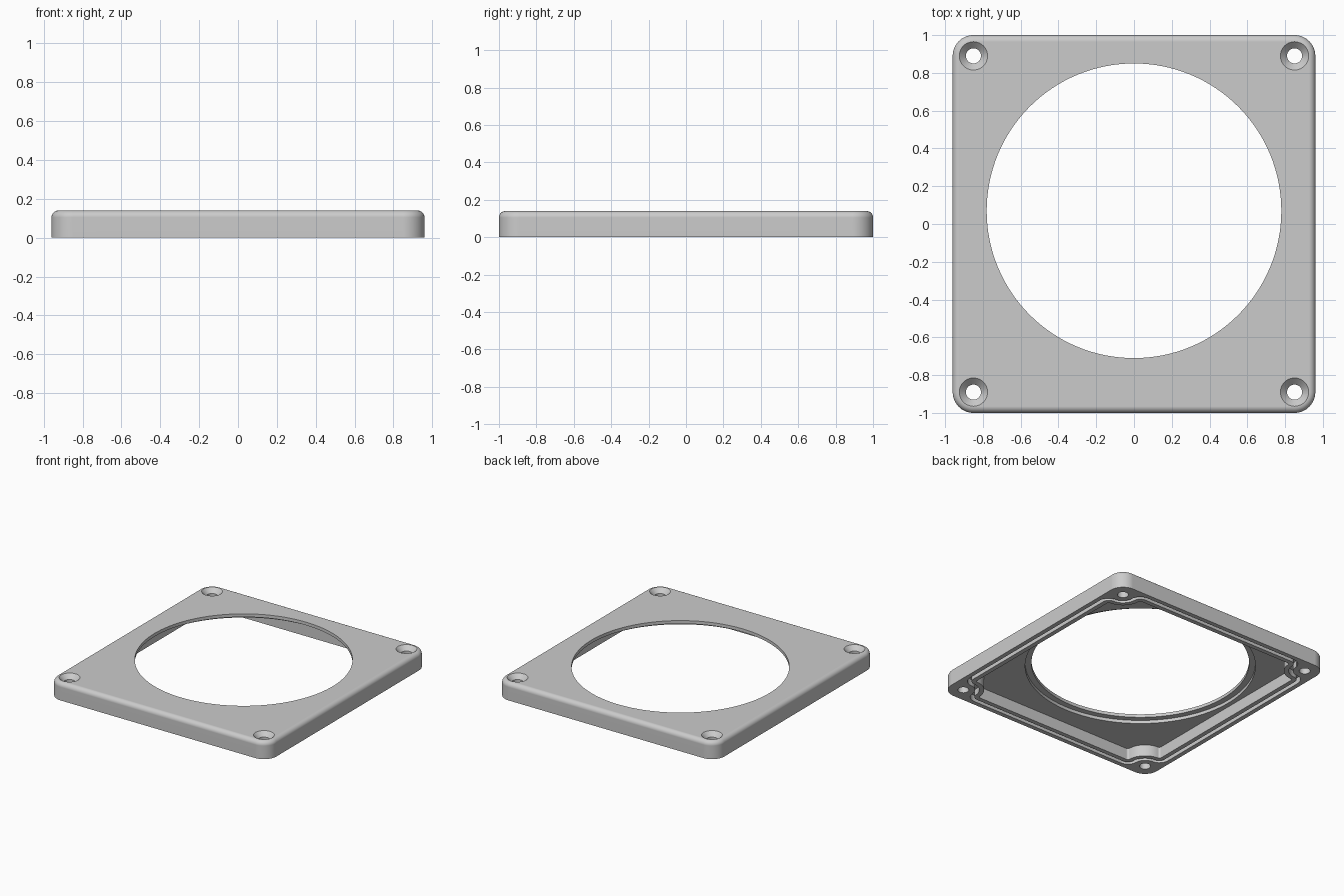
import bpy, bmesh
from math import sin, cos, pi, sqrt, atan2

if "Cube" in bpy.data.objects:
    bpy.data.objects.remove(bpy.data.objects["Cube"])

HX, HY, HEIGHT = 0.96, 1.0, 0.14      # half sizes and height of the cover
EDGE = 0.11                           # screw centre to outer edge
SX, SY = HX - EDGE, HY - EDGE         # screw centre
CEILING = 0.09                        # underside of the top plate

grey = bpy.data.materials.new("grey plastic")
grey.use_nodes = True
colour = (0.6, 0.6, 0.6, 1)
grey.diffuse_color = colour
grey.node_tree.nodes["Principled BSDF"].inputs["Base Color"].default_value = colour


def arc(cx, cy, r, a, b, n):
    return [(cx + r * cos(a + (b - a) * i / n), cy + r * sin(a + (b - a) * i / n))
            for i in range(n + 1)]


def four_corners(q):
    """Mirror one corner path into a full anticlockwise outline."""
    return (q + [(-x, y) for x, y in reversed(q)]
            + [(-x, -y) for x, y in q] + [(x, -y) for x, y in reversed(q)])


def rounded(inset):
    """Outer rounded rectangle, moved inward."""
    return four_corners(arc(SX, SY, EDGE - inset, 0, pi / 2, 14))


def around_bosses(inset):
    """Inner outline that swerves around the screw bosses."""
    r, f = 0.05 + inset, 0.115 - inset
    across = EDGE - inset - f
    drop = sqrt((r + f) ** 2 - across ** 2)
    start = atan2(-drop, across)
    end = -1.5 * pi - start
    q = arc(SX + across, SY - drop, f, 0, start + pi, 8)
    q += arc(SX, SY, r, start, end, 18)[1:-1]
    q += arc(SX - drop, SY + across, f, end + pi, pi / 2, 8)
    return four_corners(q)


def circle(cx, cy, r, n):
    return arc(cx, cy, r, 0, 2 * pi, n)[:-1]


def loft(name, layers, ring=False):
    """Skin stacked (outline, z) layers; capped, or closed on itself as a ring."""
    bm = bmesh.new()
    rows = [[bm.verts.new((x, y, z)) for x, y in pts] for pts, z in layers]
    pairs = list(zip(rows, rows[1:]))
    if ring:
        pairs.append((rows[-1], rows[0]))
    else:
        bm.faces.new(rows[0][::-1])
        bm.faces.new(rows[-1])
    for lo, hi in pairs:
        for i in range(len(lo)):
            j = (i + 1) % len(lo)
            bm.faces.new((lo[i], lo[j], hi[j], hi[i]))
    bmesh.ops.recalc_face_normals(bm, faces=bm.faces)
    mesh = bpy.data.meshes.new(name)
    bm.to_mesh(mesh)
    bm.free()
    mesh.materials.append(grey)
    obj = bpy.data.objects.new(name, mesh)
    bpy.context.collection.objects.link(obj)
    return obj


# Outer body with a rounded top edge
R = 0.035
layers = [(rounded(0), 0)]
layers += [(rounded(R - R * cos(t * pi / 16)), HEIGHT - R + R * sin(t * pi / 16))
           for t in range(9)]
cover = loft("bezel_cover", layers)

# Hollow underside, seal groove, round opening and its stepped seat
cutters = [
    loft("cavity_cutter", [(around_bosses(0.1), -0.1), (around_bosses(0.1), CEILING)]),
    loft("groove_cutter", [(around_bosses(0.035), -0.1), (around_bosses(0.035), 0.05),
                           (around_bosses(0.065), 0.05), (around_bosses(0.065), -0.1)],
         ring=True),
    loft("seat_cutter", [(circle(0, 0.07, 0.825, 128), 0.07),
                         (circle(0, 0.07, 0.825, 128), 0.115)]),
    loft("opening_cutter", [(circle(0, 0.07, 0.78, 128), 0.05),
                            (circle(0, 0.07, 0.78, 128), 0.3)]),
]

# Countersunk screw holes
for sx in (-1, 1):
    for sy in (-1, 1):
        cutters.append(loft("screw_cutter", [
            (circle(sx * SX, sy * SY, r, 40), z)
            for r, z in ((0.04, -0.1), (0.04, 0.105), (0.075, HEIGHT), (0.075, 0.3))]))

bpy.context.view_layer.objects.active = cover
cover.select_set(True)
for cutter in cutters:
    cutter.hide_render = True
    mod = cover.modifiers.new("cut", "BOOLEAN")
    mod.operation = "DIFFERENCE"
    mod.solver = "EXACT"
    mod.object = cutter
    bpy.ops.object.modifier_apply(modifier=mod.name)
    bpy.data.objects.remove(cutter)

# Smooth fillets with flat plates
bpy.ops.object.shade_smooth_by_angle(angle=pi / 6)
weighted = cover.modifiers.new("even_shading", "WEIGHTED_NORMAL")
weighted.keep_sharp = True
